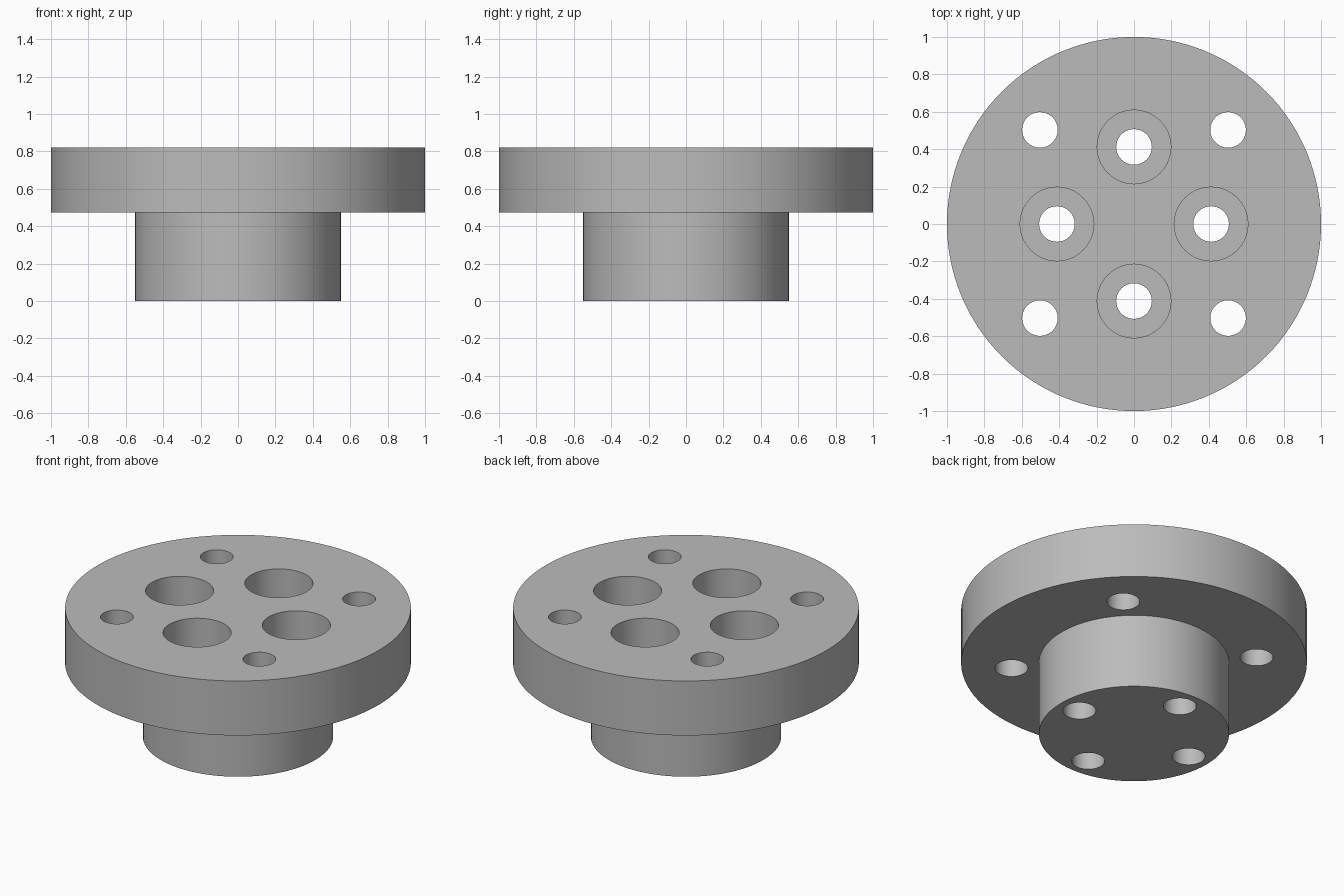
import bpy, bmesh, math

if "Cube" in bpy.data.objects:
    bpy.data.objects.remove(bpy.data.objects["Cube"])

SEG = 128
BASE, STEP, TOP = 0.0, 0.473, 0.821

grey = bpy.data.materials.new("plain grey")
grey.diffuse_color = (0.50, 0.50, 0.50, 1)
grey.use_nodes = True
grey.node_tree.nodes["Principled BSDF"].inputs["Base Color"].default_value = grey.diffuse_color


def lathe(name, profile, at=(0, 0), seg=SEG):
    """Closed solid turned from (radius, z) points, capped at both ends."""
    bm = bmesh.new()
    rings = [[bm.verts.new((at[0] + r * math.cos(2 * math.pi * i / seg),
                            at[1] + r * math.sin(2 * math.pi * i / seg), z))
              for i in range(seg)] for r, z in profile]
    for a, b in zip(rings, rings[1:]):
        for i in range(seg):
            j = (i + 1) % seg
            bm.faces.new((a[i], a[j], b[j], b[i]))
    bm.faces.new(rings[0][::-1])
    bm.faces.new(rings[-1])
    bmesh.ops.recalc_face_normals(bm, faces=bm.faces)
    mesh = bpy.data.meshes.new(name)
    bm.to_mesh(mesh)
    bm.free()
    obj = bpy.data.objects.new(name, mesh)
    bpy.context.collection.objects.link(obj)
    mesh.materials.append(grey)
    return obj


# Stepped body: narrow boss below, wide flange above
hub = lathe("flanged_hub", [(0.55, BASE), (0.55, STEP), (1, STEP), (1, TOP)])

cutters = []
for k in range(4):
    # Counterbored bolt holes on the axes, through flange and boss
    a = k * math.pi / 2
    cutters.append(lathe("counterbore_cutter",
                         [(0.095, BASE - 0.1), (0.095, TOP - 0.26),
                          (0.197, TOP - 0.26), (0.197, TOP + 0.1)],
                         (0.412 * math.cos(a), 0.412 * math.sin(a)), 64))
    # Plain holes on the diagonals, through the flange only
    a += math.pi / 4
    r = 0.503 * math.sqrt(2)
    cutters.append(lathe("flange_hole_cutter",
                         [(0.095, STEP - 0.1), (0.095, TOP + 0.1)],
                         (r * math.cos(a), r * math.sin(a)), 64))

# Drill every hole
for c in cutters:
    c.hide_render = True
    mod = hub.modifiers.new("drill", 'BOOLEAN')
    mod.operation = 'DIFFERENCE'
    mod.solver = 'EXACT'
    mod.object = c

bpy.ops.object.select_all(action='DESELECT')
hub.select_set(True)
bpy.context.view_layer.objects.active = hub
for mod in list(hub.modifiers):
    bpy.ops.object.modifier_apply(modifier=mod.name)
for c in cutters:
    bpy.data.objects.remove(c)
bpy.ops.object.shade_smooth_by_angle(angle=math.radians(30))
